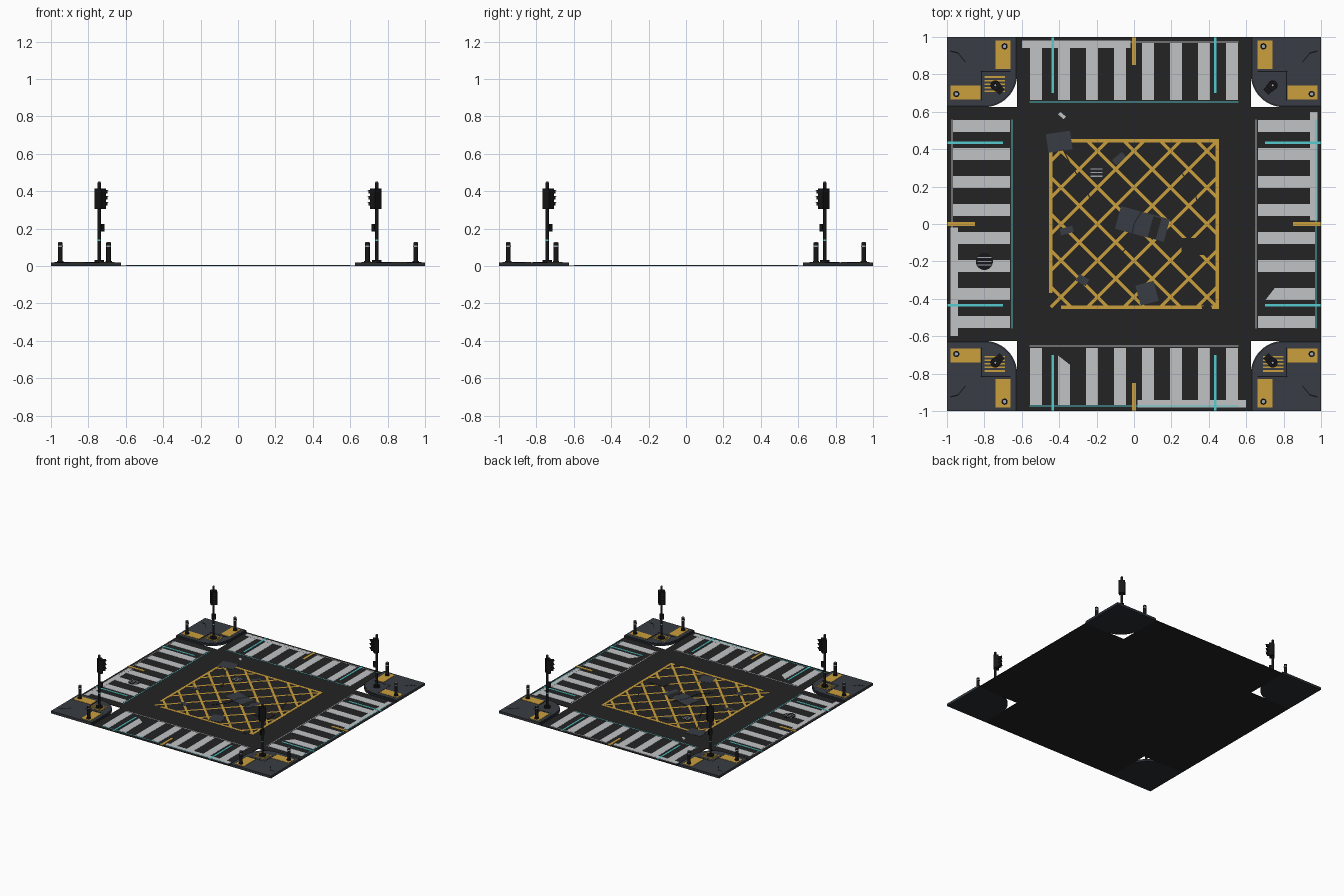
import bpy, bmesh, math
from mathutils import Matrix, Vector

if "Cube" in bpy.data.objects:
    bpy.data.objects.remove(bpy.data.objects["Cube"])

COLORS = {"asphalt": (.017, .017, .018), "slate": (.040, .048, .058), "curb": (.022, .027, .034),
          "black": (.008, .008, .009), "white_paint": (.53, .54, .56), "yellow_paint": (.60, .35, .045),
          "cyan": (.09, .60, .62), "metal": (.36, .40, .45)}
MATS = {}
for n, c in COLORS.items():
    MATS[n] = bpy.data.materials.new(n)
    MATS[n].diffuse_color = (*c, 1)

TOP = 0.004    # road surface
PAD = 0.020    # pavement surface
QUARTERS = [Matrix.Rotation(i * math.pi / 2, 4, 'Z') for i in range(4)]
CORNERS = [(-1, 1), (1, 1), (-1, -1), (1, -1)]


def prism(bm, pts, z0, z1, m=Matrix()):
    lo = [bm.verts.new(m @ Vector((x, y, z0))) for x, y in pts]
    hi = [bm.verts.new(m @ Vector((x, y, z1))) for x, y in pts]
    bm.faces.new(lo[::-1])
    bm.faces.new(hi)
    for i in range(len(pts)):
        j = (i + 1) % len(pts)
        bm.faces.new((lo[i], lo[j], hi[j], hi[i]))


def rect(bm, x0, x1, y0, y1, z0, z1, m=Matrix()):
    prism(bm, [(x0, y0), (x1, y0), (x1, y1), (x0, y1)], z0, z1, m)


def tilted(bm, x, y, w, d, deg, z0, z1):
    m = Matrix.Translation((x, y, 0)) @ Matrix.Rotation(math.radians(deg), 4, 'Z')
    rect(bm, -w / 2, w / 2, -d / 2, d / 2, z0, z1, m)


def line(bm, a, b, w, z0, z1):
    a, b = Vector(a), Vector(b)
    d = b - a
    c = (a + b) / 2
    tilted(bm, c.x, c.y, d.length, w, math.degrees(math.atan2(d.y, d.x)), z0, z1)


def disc(bm, x, y, r, z0, z1, n=16):
    prism(bm, [(x + r * math.cos(2 * math.pi * i / n), y + r * math.sin(2 * math.pi * i / n))
               for i in range(n)], z0, z1)


def finish(bm, name, mat, smooth=False):
    bmesh.ops.recalc_face_normals(bm, faces=bm.faces)
    me = bpy.data.meshes.new(name)
    bm.to_mesh(me)
    bm.free()
    ob = bpy.data.objects.new(name, me)
    bpy.context.collection.objects.link(ob)
    me.materials.append(MATS[mat])
    if smooth:
        bpy.ops.object.select_all(action='DESELECT')
        ob.select_set(True)
        bpy.context.view_layer.objects.active = ob
        bpy.ops.object.shade_smooth_by_angle(angle=math.radians(40))
    return ob


# Cross-shaped road
bm = bmesh.new()
e = 0.625
prism(bm, [(-e, -1), (e, -1), (e, -e), (1, -e), (1, e), (e, e),
           (e, 1), (-e, 1), (-e, e), (-1, e), (-1, -e), (-e, -e)], 0, TOP)
finish(bm, "road", "asphalt")

# Crossing stripes and stop lines, repeated on the four arms (0 = north, then west, south, east)
stripes, lane, centre = bmesh.new(), bmesh.new(), bmesh.new()
for q, m in enumerate(QUARTERS):
    for i in range(8):
        x = -0.525 + 0.15 * i
        a, b, y = x - 0.032, x + 0.032, 0.662
        if (q, i) in ((2, 6), (3, 6)):   # worn ends
            prism(stripes, [(a, y + .09), (b, y + .04), (b, .968), (a, .968)], TOP, TOP + .0012, m)
        else:
            rect(stripes, a, b, y, .968, TOP, TOP + .0012, m)
    rect(stripes, -.60, -.02, .942, .980, TOP, TOP + .0016, m)
    inner, outer = (lane, stripes) if q < 2 else (stripes, lane)
    rect(inner, -.56, .56, .650, .656, TOP, TOP + .001, m)
    rect(outer, -.56, .56, .971, .977, TOP, TOP + .002, m)
    for s in (-1, 1):
        rect(lane, s * .435 - .007, s * .435 + .007, .70, 1, TOP, TOP + .0024, m)
    rect(centre, -.010, .010, .85, 1, TOP, TOP + .0028, m)
tilted(stripes, -.385, .58, .04, .018, -40, TOP, TOP + .002)
finish(stripes, "crossing_stripes", "white_paint")
finish(lane, "cyan_lane_lines", "cyan")
finish(centre, "centre_lines", "yellow_paint")

# Yellow box junction: frame and diagonal lattice
bm = bmesh.new()
h, w = 0.445, 0.018
zt = TOP + .0012
rect(bm, -h - .01, h + .01, h - .01, h + .01, TOP, zt)
rect(bm, h - .01, h + .01, -h - .01, h - .01, TOP, zt)
rect(bm, -h - .01, -h + .01, -.37, h - .01, TOP, zt)
rect(bm, -.39, h - .01, -h - .01, -h + .01, TOP, zt)
for k in range(-4, 5):
    c = k * 0.195
    lo, hi = max(-h, c - h), min(h, c + h)
    if hi - lo > .05:
        line(bm, (lo, c - lo), (hi, c - hi), w, TOP, TOP + .0008)
        line(bm, (lo, lo - c), (hi, hi - c), w, TOP, TOP + .0010)
finish(bm, "box_junction", "yellow_paint")

# Road repair patches
bm = bmesh.new()
for x, y, pw, pd, r in ((-.40, .44, .13, .10, 8), (.045, 0, .27, .125, -15), (.07, -.37, .10, .11, 15),
                        (-.08, .35, .07, .035, 40), (-.36, -.035, .07, .035, 15), (-.275, -.30, .06, .04, -30)):
    tilted(bm, x, y, pw, pd, r, TOP, TOP + .002)
finish(bm, "road_patches", "slate")

# Dark covers and cracks in the road
bm = bmesh.new()
tilted(bm, .11, -.02, .045, .115, -15, TOP, TOP + .0026)
rect(bm, .255, .39, -.165, -.075, TOP, TOP + .003)
rect(bm, -.235, -.165, .245, .305, TOP, TOP + .002)
tilted(bm, .39, -.45, .05, .035, 20, TOP, TOP + .002)
for path in ([(-.38, .40), (-.33, .30), (-.27, .22), (-.22, .10)],
             [(.06, .10), (.0, .0), (-.02, -.10), (-.10, -.20)],
             [(.25, .28), (.32, .18), (.36, .05)]):
    for a, b in zip(path, path[1:]):
        line(bm, a, b, .006, TOP, TOP + .0027)
finish(bm, "road_covers_and_cracks", "asphalt")

# Round drain cover with slats, and the square grate
bm = bmesh.new()
disc(bm, -.80, -.20, .046, TOP, TOP + .002, 24)
finish(bm, "drain_cover", "black")
bm = bmesh.new()
for i in (-1, 0, 1):
    rect(bm, -.232, -.168, .275 + i * .02 - .003, .275 + i * .02 + .003, TOP, TOP + .0026)
    rect(bm, -.838, -.762, -.20 + i * .02 - .003, -.20 + i * .02 + .003, TOP, TOP + .0026)
finish(bm, "grate_slats", "metal")

# Corner pavements with rounded inner corner, curb edge, tactile tiles, joints
pads, curb, tiles, joints = (bmesh.new() for _ in range(4))
R = 0.175


def pad_outline(inset):
    a, c, r = e + inset, e + R, R - inset
    arc = [(c - r * math.cos(t), c - r * math.sin(t))
           for t in (math.pi / 2 * i / 12 for i in range(13))]
    return arc, [(c, a), (1, a), (1, 1), (a, 1)]


for sx, sy in CORNERS:
    m = Matrix.Diagonal((sx, sy, 1, 1))
    arc, rest = pad_outline(0)
    prism(curb, arc + rest[1:], 0, PAD - .002, m)
    arc, rest = pad_outline(.010)
    prism(pads, arc + rest[1:], .0005, PAD, m)
    rect(tiles, .82, .98, .665, .74, PAD, PAD + .002, m)
    rect(tiles, .66, .74, .83, .98, PAD, PAD + .002, m)
    rect(joints, .66, .82, .812, .817, PAD, PAD + .0008, m)
    rect(joints, .812, .817, .66, .82, PAD, PAD + .001, m)
    for a, b in (((.98, .92), (.94, .91)), ((.94, .91), (.90, .86))):
        prism(joints, [a, b, (b[0], b[1] + .008), (a[0], a[1] + .008)], PAD, PAD + .0008, m)
    if (sx, sy) != (1, 1):       # worn ribbed tactile strip beside the pole
        for i in range(5):
            rect(tiles, .69, .80, .705 + i * .019, .714 + i * .019, PAD, PAD + .002, m)
finish(curb, "curbs", "curb")
finish(pads, "pavements", "slate")
finish(tiles, "tactile_tiles", "yellow_paint")
finish(joints, "pavement_joints", "black")

# Bollards with a light band and cap
posts, bands = bmesh.new(), bmesh.new()
for sx, sy in CORNERS:
    for x, y in ((.95, .695), (.692, .95)):
        disc(posts, sx * x, sy * y, .017, PAD, PAD + .008)
        disc(posts, sx * x, sy * y, .0125, PAD, .125)
        disc(bands, sx * x, sy * y, .0132, .103, .109)
        disc(bands, sx * x, sy * y, .009, .125, .128)
finish(posts, "bollards", "black", True)
finish(bands, "bollard_bands", "metal", True)

# Traffic signals facing the junction centre
poles, heads, lenses, caps, marks = (bmesh.new() for _ in range(5))
for sx, sy in CORNERS:
    px, py = sx * .742, sy * .742
    disc(poles, px, py, .026, PAD, PAD + .012)
    disc(poles, px, py, .009, PAD, .448, 12)
    disc(caps, px, py, .006, .448, .451, 8)
    disc(marks, px, py, .0098, .135, .142, 12)
    # local +x points to the centre
    m = Matrix.Translation((px, py, 0)) @ Matrix.Rotation(math.atan2(-sy, -sx), 4, 'Z')
    rect(heads, -.012, .026, -.024, .024, .305, .415, m)
    rect(heads, .004, .026, -.015, .015, .185, .225, m)      # push-button box
    for z in (.328, .360, .392):
        rect(heads, .026, .052, -.019, .019, z + .011, z + .014, m)   # visor roof and cheeks
        for s in (-1, 1):
            rect(heads, .026, .045, s * .0175 - .0015, s * .0175 + .0015, z - .004, z + .011, m)
        mm = m @ Matrix.Translation((.026, 0, z)) @ Matrix.Rotation(math.pi / 2, 4, 'Y')
        pts = [(.010 * math.cos(i * math.pi / 6), .010 * math.sin(i * math.pi / 6)) for i in range(12)]
        prism(lenses, pts, 0, .003, mm)
finish(poles, "signal_poles", "black", True)
finish(heads, "signal_heads", "black")
finish(lenses, "signal_lenses", "curb")
finish(caps, "pole_caps", "metal")
finish(marks, "pole_bands", "cyan")

for m in bpy.data.materials:
    if m.users and not m.is_grease_pencil:
        m.use_nodes = True
        m.node_tree.nodes["Principled BSDF"].inputs["Base Color"].default_value = m.diffuse_color
